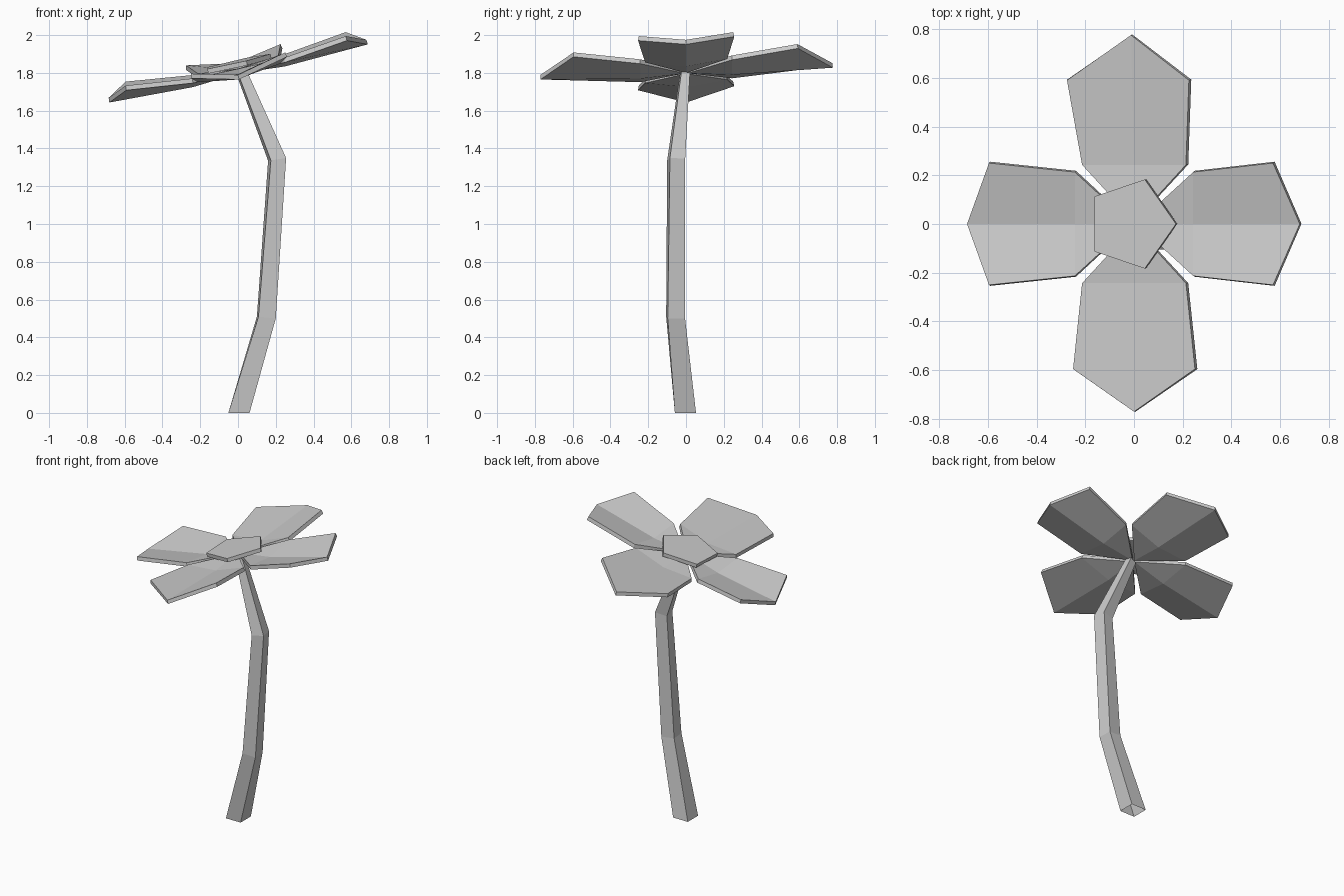
import bpy, bmesh, math
from mathutils import Vector

cube = bpy.data.objects.get("Cube")
if cube:
    bpy.data.objects.remove(cube, do_unlink=True)

grey = bpy.data.materials.new("light_grey")
grey.use_nodes = True
colour = (0.6, 0.6, 0.6, 1.0)
grey.diffuse_color = colour
grey.node_tree.nodes["Principled BSDF"].inputs["Base Color"].default_value = colour


def tilted(x, y, lift=0.0):
    """Point on the flower head's sloping plane, raised by lift."""
    return Vector((x, y, 1.822 + 0.225 * x + 0.042 * y + lift))


def make(name, points, faces, thickness=0.0):
    bm = bmesh.new()
    verts = [bm.verts.new(p) for p in points]
    for face in faces:
        bm.faces.new([verts[i] for i in face])
    bmesh.ops.recalc_face_normals(bm, faces=bm.faces)
    if thickness and sum(f.normal.z for f in bm.faces) < 0:
        bmesh.ops.reverse_faces(bm, faces=bm.faces)
    mesh = bpy.data.meshes.new(name)
    bm.to_mesh(mesh)
    bm.free()
    mesh.materials.append(grey)
    obj = bpy.data.objects.new(name, mesh)
    bpy.context.collection.objects.link(obj)
    if thickness:
        solid = obj.modifiers.new("thickness", "SOLIDIFY")
        solid.thickness = thickness
        solid.offset = -1
    return obj


# Petals: creased along the middle, edges lifted
def petal(name, angle, tip, shoulder, skew):
    c, s = round(math.cos(angle)), round(math.sin(angle))

    def at(r, w, lift, shift=0.0):
        return tilted(c * r - s * w + shift, s * r + c * w, lift)

    points = [at(0.01, 0, 0),
              at(0.243, -0.213, 0.012), at(0.243, 0, -0.018), at(0.243, 0.213, 0.012),
              at(shoulder, -0.25, 0.055, skew), at(tip, 0, 0, skew / 2),
              at(shoulder, 0.25, 0.055, skew)]
    make(name, points, [(0, 1, 2), (0, 2, 3), (1, 4, 5, 2), (2, 5, 6, 3)], 0.025)


petal("left_petal", 0, 0.68, 0.57, 0)
petal("back_petal", math.pi / 2, 0.775, 0.59, -0.025)
petal("right_petal", math.pi, 0.685, 0.595, 0)
petal("front_petal", -math.pi / 2, 0.77, 0.595, 0)

# Flower centre: flat pentagon above the petals
ring = [math.tau * i / 5 for i in range(5)]
make("flower_centre",
     [tilted(0.185 * math.cos(a) - 0.013, 0.192 * math.sin(a), 0.04) for a in ring],
     [range(5)], 0.025)

# Stem: bent four-sided tube, open at the base
# centre x, y, z, half width, twist, slope of the cut
sections = [(0.005, -0.003, 0.0, 0.056, 0.0, 0.0),
            (0.15, -0.055, 0.505, 0.046, 0.09, -0.1),
            (0.207, -0.052, 1.342, 0.041, 0.18, 0.15),
            (0.022, -0.006, 1.795, 0.023, 0.2, 0.4)]
points = []
for x, y, z, half, twist, slope in sections:
    for k in range(4):
        a = twist + math.pi / 4 + k * math.pi / 2
        dx = half * math.sqrt(2) * math.cos(a)
        dy = half * math.sqrt(2) * math.sin(a)
        points.append((x + dx, y + dy, z + slope * dx))
faces = [(4 * j + k, 4 * j + (k + 1) % 4, 4 * j + 4 + (k + 1) % 4, 4 * j + 4 + k)
         for j in range(3) for k in range(4)]
make("stem", points, faces)
